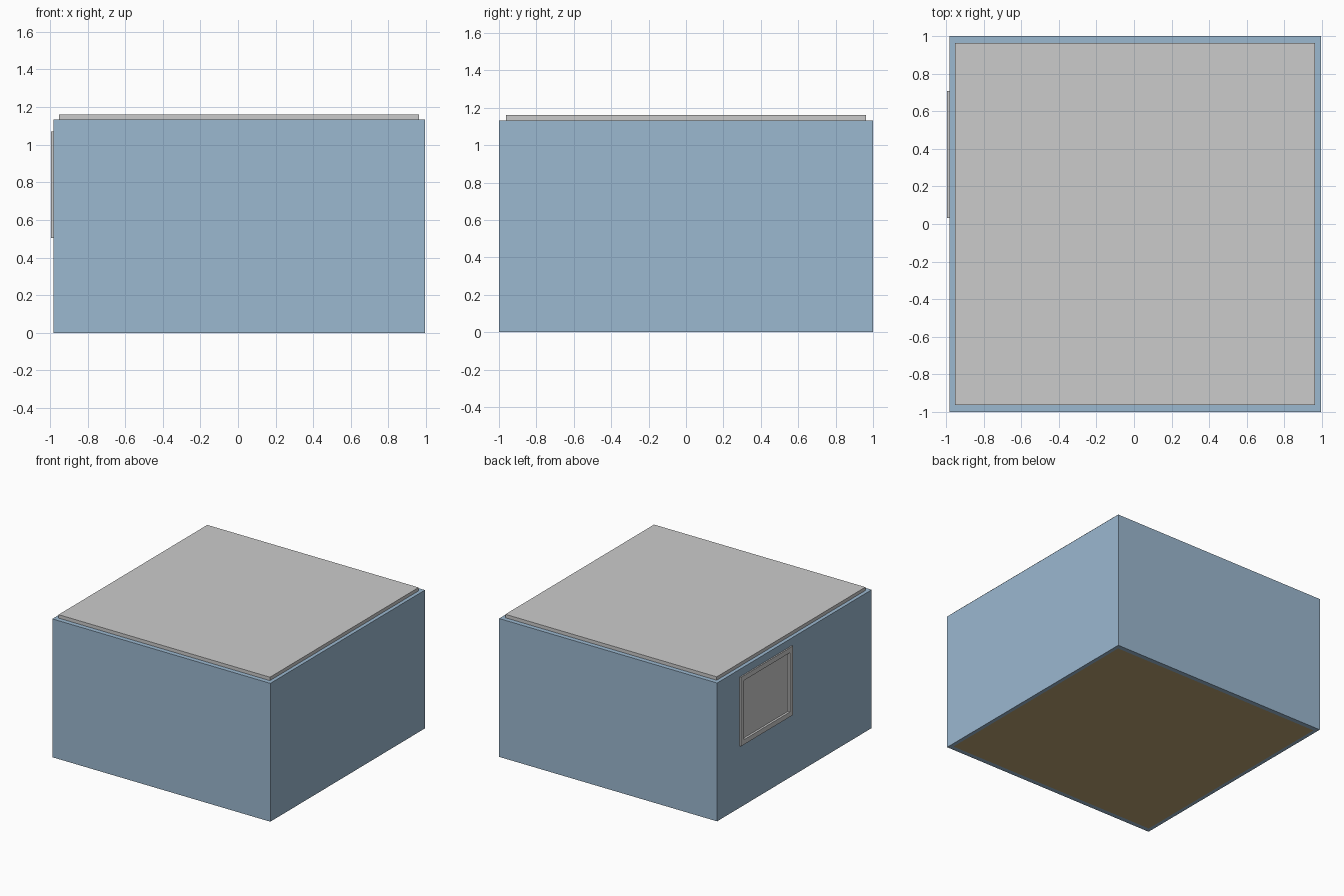
import bpy, bmesh

if "Cube" in bpy.data.objects:
    bpy.data.objects.remove(bpy.data.objects["Cube"])

def material(name, rgb):
    m = bpy.data.materials.new(name)
    m.diffuse_color = (*rgb, 1)
    m.use_nodes = True
    m.node_tree.nodes["Principled BSDF"].inputs["Base Color"].default_value = m.diffuse_color
    return m

BLUE = material("wall blue", (0.33, 0.48, 0.63))
GREY = material("light grey", (0.6, 0.6, 0.6))
WOOD = material("floor brown", (0.50, 0.36, 0.17))

def finish(name, bm, mat):
    bmesh.ops.recalc_face_normals(bm, faces=bm.faces)
    me = bpy.data.meshes.new(name)
    bm.to_mesh(me)
    bm.free()
    me.materials.append(mat)
    ob = bpy.data.objects.new(name, me)
    bpy.context.collection.objects.link(ob)
    return ob

def box(name, lo, hi, mat):
    bm = bmesh.new()
    bmesh.ops.create_cube(bm, size=1)
    for v in bm.verts:
        v.co = [l + (c + 0.5) * (h - l) for c, l, h in zip(v.co, lo, hi)]
    return finish(name, bm, mat)

def ring(name, outer, inner, d0, d1, place, mat):
    """Rectangular tube; rects are (u0, v0, u1, v1), place maps (u, v, depth) to xyz."""
    bm = bmesh.new()
    loops = []
    for (a, b, c, d), z in ((outer, d0), (outer, d1), (inner, d1), (inner, d0)):
        loops.append([bm.verts.new(place(u, v, z))
                      for u, v in ((a, b), (c, b), (c, d), (a, d))])
    for k in range(4):
        p, q = loops[k], loops[(k + 1) % 4]
        for i in range(4):
            j = (i + 1) % 4
            bm.faces.new((p[i], p[j], q[j], q[i]))
    return finish(name, bm, mat)

def inset(r, t):
    return (r[0] + t, r[1] + t, r[2] - t, r[3] - t)

X0, X1, Y, TOP = -0.982, 0.993, 1.0, 1.133
IX0, IX1, IY = -0.952, 0.963, 0.962
WIN = (0.033, 0.505, 0.708, 1.07)      # window rectangle in y, z

# Room shell
walls = ring("walls", (X0, -Y, X1, Y), (IX0, -IY, IX1, IY), 0, TOP,
             lambda u, v, d: (u, v, d), BLUE)
box("floor", (IX0, -IY, 0), (IX1, IY, 0.03), WOOD)
box("ceiling", (IX0, -IY, TOP), (IX1, IY, 1.161), GREY)

# Window opening
hole = inset(WIN, 0.02)
cutter = box("window_cutter", (-1.1, hole[0], hole[1]), (-0.9, hole[2], hole[3]), GREY)
cutter.hide_render = True
cutter.hide_viewport = True
cut = walls.modifiers.new("window opening", 'BOOLEAN')
cut.operation = 'DIFFERENCE'
cut.solver = 'EXACT'
cut.object = cutter

# Window frame and pane
side = lambda u, v, d: (d, u, v)
ring("window_frame", WIN, inset(WIN, 0.04), -0.993, X0, side, GREY)
ring("window_liner", hole, inset(WIN, 0.04), X0, IX0, side, GREY)
pane = inset(WIN, 0.04)
box("window_pane", (-0.975, pane[0], pane[1]), (-0.96, pane[2], pane[3]), GREY)
